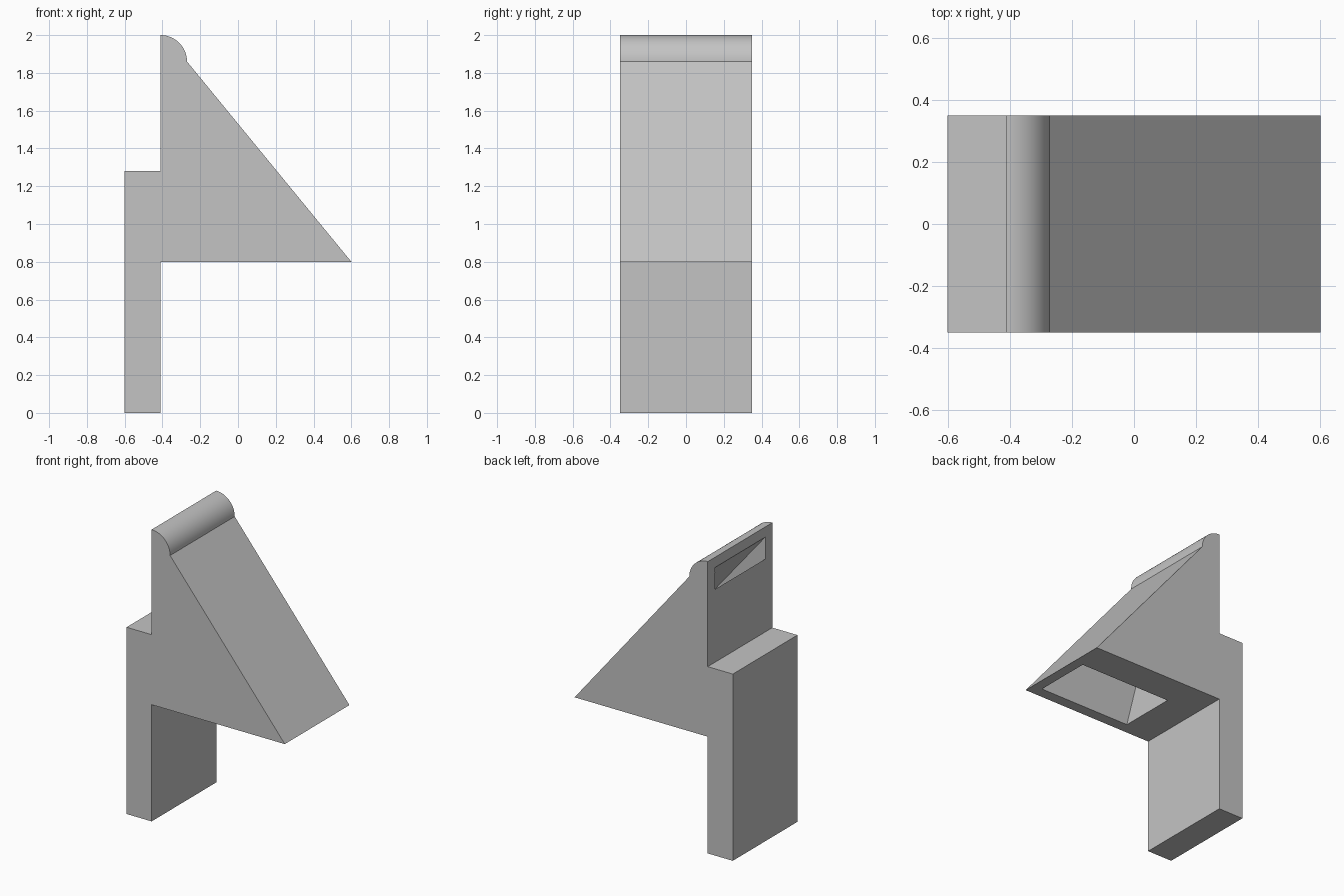
import bpy, bmesh, math
from mathutils import Vector

cube = bpy.data.objects.get("Cube")
if cube:
    bpy.data.objects.remove(cube, do_unlink=True)

DEPTH = 0.35            # half width along y
BACK, UNDER = -0.41, 0.8  # rear plane of the head, underside height

grey = bpy.data.materials.new("plain grey")
grey.use_nodes = True
colour = (0.55, 0.55, 0.55, 1)
grey.diffuse_color = colour
grey.node_tree.nodes["Principled BSDF"].inputs["Base Color"].default_value = colour


def bridge(name, loop_a, loop_b):
    """Closed solid between two matching loops of points."""
    bm = bmesh.new()
    a = [bm.verts.new(p) for p in loop_a]
    b = [bm.verts.new(p) for p in loop_b]
    bm.faces.new(a)
    bm.faces.new(b[::-1])
    for i in range(len(a)):
        j = (i + 1) % len(a)
        bm.faces.new((a[j], a[i], b[i], b[j]))
    bmesh.ops.recalc_face_normals(bm, faces=bm.faces[:])
    mesh = bpy.data.meshes.new(name)
    bm.to_mesh(mesh)
    bm.free()
    mesh.materials.append(grey)
    obj = bpy.data.objects.new(name, mesh)
    bpy.context.collection.objects.link(obj)
    return obj


# Side profile: leg, sloping head and rounded lip
R, STEPS = 0.14, 20
profile = [(-0.6, 0), (BACK, 0), (BACK, UNDER), (0.6, UNDER)]
for i in range(STEPS + 1):
    t = math.pi / 2 * i / STEPS
    profile.append((BACK + R * math.cos(t), 1.86 + R * math.sin(t)))
profile += [(BACK, 1.28), (-0.6, 1.28)]
body = bridge("wedge_body",
              [(x, -DEPTH, z) for x, z in profile],
              [(x, DEPTH, z) for x, z in profile])

# Tapering chute from the rear slot down to the underside opening
low = [Vector((x, y, UNDER)) for x, y in
       ((-0.17, -0.273), (0.53, -0.273), (0.53, 0.127), (-0.17, 0.127))]
high = [Vector((BACK, y, z)) for y, z in
        ((-0.273, 1.78), (-0.273, 1.93), (0.273, 1.93), (0.273, 1.78))]
# run each edge slightly past both openings
start = [a + (a - b) * 0.01 / (b.z - a.z) for a, b in zip(low, high)]
end = [b + (b - a) * 0.01 / (a.x - b.x) for a, b in zip(low, high)]
chute = bridge("chute_cutter", start, end)
chute.hide_render = True

cut = body.modifiers.new("chute", 'BOOLEAN')
cut.operation = 'DIFFERENCE'
cut.solver = 'EXACT'
cut.object = chute

bpy.ops.object.select_all(action='DESELECT')
body.select_set(True)
bpy.context.view_layer.objects.active = body
bpy.ops.object.modifier_apply(modifier=cut.name)
bpy.data.objects.remove(chute, do_unlink=True)
bpy.ops.object.shade_smooth_by_angle(angle=math.radians(20))
